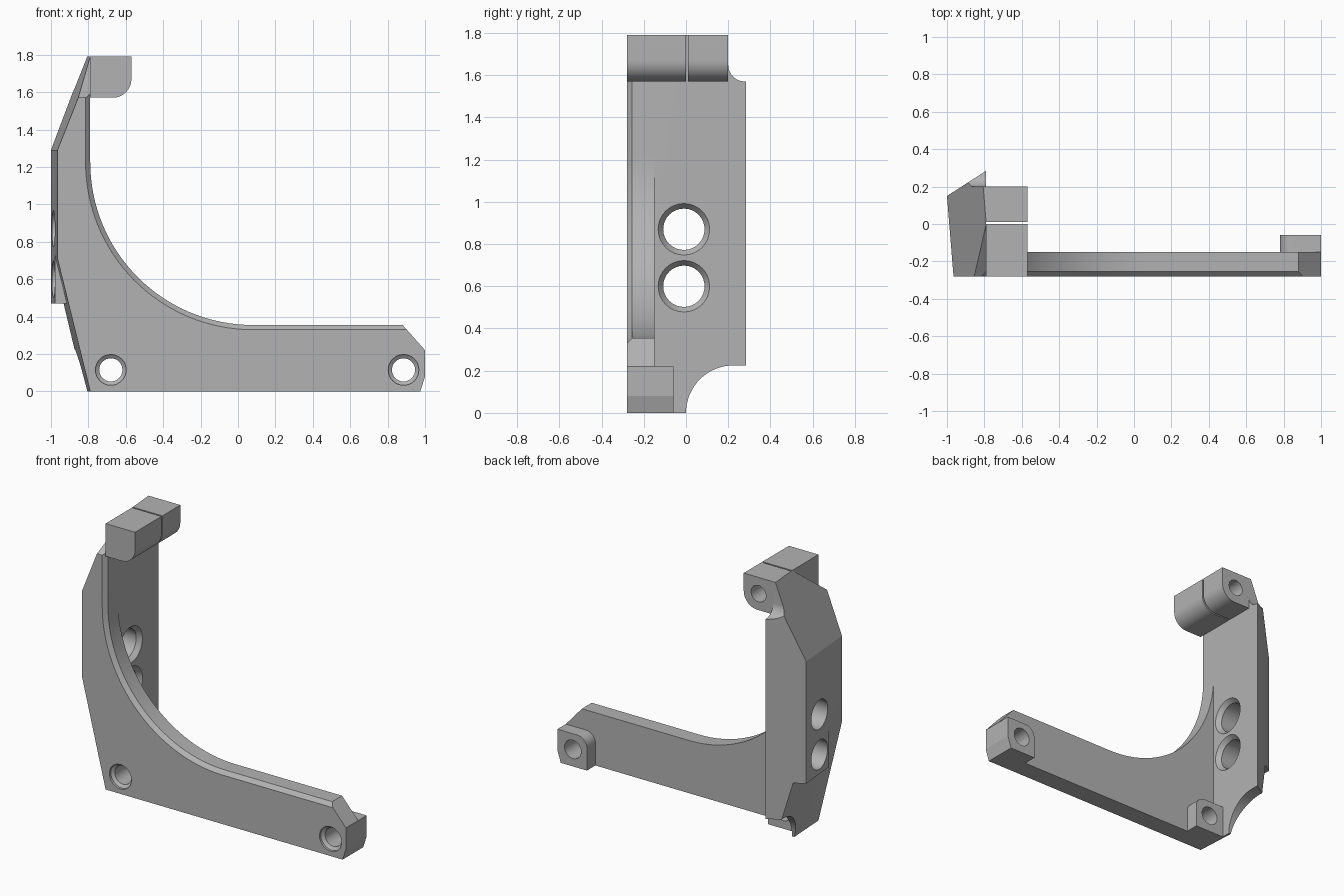
import bpy, bmesh
from math import sin, cos, radians, tau
from mathutils import Vector

cube = bpy.data.objects.get("Cube")
if cube:
    bpy.data.objects.remove(cube, do_unlink=True)

grey = bpy.data.materials.new("plain grey")
grey.use_nodes = True
grey.diffuse_color = (0.45, 0.45, 0.45, 1)
grey.node_tree.nodes["Principled BSDF"].inputs["Base Color"].default_value = (0.45, 0.45, 0.45, 1)

FRONT, BACK, INNER = -0.28, -0.15, -0.79   # plate faces and inner wall face

# Planes that shape the outer side of the bracket, three points each
SIDE = [(-0.965, FRONT, 0), (-1, 0.15, 0), (-1, 0.15, 1)]
REAR = [(-1, 0.15, 0), (INNER, 0.285, 0), (INNER, 0.285, 1)]
UPPER = [(-0.965, FRONT, 1.29), (-1, 0.15, 1.29), (INNER, 0, 1.79)]
CORNER = [(-1, FRONT, 1.57), (INNER, FRONT, 1.57), (INNER, 0, 1.79)]
LOWER = [(INNER, FRONT, 0), (-0.965, FRONT, 0.71), (-0.93, 0.15, 0.47)]


def arc(cx, cy, r, start, end, steps=16):
    angles = [radians(start + (end - start) * i / steps) for i in range(steps + 1)]
    return [(cx + r * cos(a), cy + r * sin(a)) for a in angles]


def loft(name, axis, sections, planes=()):
    """Join matching 2D sections, given as (position, points), along an axis."""
    def place(t, p):
        return {"x": (t, *p), "y": (p[0], t, p[1]), "z": (*p, t)}[axis]
    bm = bmesh.new()
    rings = [[bm.verts.new(place(t, p)) for p in pts] for t, pts in sections]
    bm.faces.new(rings[0])
    bm.faces.new(rings[-1])
    for a, b in zip(rings, rings[1:]):
        for i in range(len(a)):
            j = (i + 1) % len(a)
            bm.faces.new((a[i], a[j], b[j], b[i]))
    inside = Vector((-0.8, -0.1, 0.9))
    for plane in planes:
        p, q, r = map(Vector, plane)
        normal = (q - p).cross(r - p).normalized()
        if normal.dot(inside - p) > 0:
            normal.negate()
        cut = bmesh.ops.bisect_plane(bm, geom=bm.verts[:] + bm.edges[:] + bm.faces[:],
                                     plane_co=p, plane_no=normal, clear_outer=True)
        rim = [e for e in cut["geom_cut"] if isinstance(e, bmesh.types.BMEdge)]
        if len(rim) > 2:
            bmesh.ops.contextual_create(bm, geom=rim)
    bmesh.ops.recalc_face_normals(bm, faces=bm.faces[:])
    mesh = bpy.data.meshes.new(name)
    bm.to_mesh(mesh)
    bm.free()
    mesh.materials.append(grey)
    obj = bpy.data.objects.new(name, mesh)
    bpy.context.collection.objects.link(obj)
    return obj


def prism(name, axis, pts, start, end, planes=()):
    return loft(name, axis, [(start, pts), (end, pts)], planes)


def box(x0, x1, y0, y1):
    return [(x0, y0), (x1, y0), (x1, y1), (x0, y1)]


def drill(axis, u, v, stations):
    return loft("drill", axis, [(t, arc(u, v, r, 0, 360 - 360 / 32, 31)) for t, r in stations])


def combine(obj, other, operation):
    mod = obj.modifiers.new(operation.lower(), "BOOLEAN")
    mod.operation, mod.object, mod.solver = operation, other, "EXACT"
    bpy.context.view_layer.objects.active = obj
    bpy.ops.object.modifier_apply(modifier=mod.name)
    bpy.data.objects.remove(other, do_unlink=True)


# Front plate with a bevelled inner curve
def plate_outline(inset):
    top = 0.355 - inset
    return ([(-1.1, 0), (0.975, 0), (1, 0.08), (1, 0.22), (0.88 + inset * 0.89, top)]
            + arc(0.08, 1.225, 0.87 + inset, 270, 180, 32)
            + [(INNER - inset, 1.85), (-1.1, 1.85)])


bracket = loft("bracket_body", "y", [(FRONT, plate_outline(0.025)),
               (FRONT + 0.025, plate_outline(0)), (BACK, plate_outline(0))],
               [SIDE, UPPER, CORNER, LOWER])

# Upright wall with its rounded notches at foot and head
wall = prism("upright_wall", "z", box(-1.1, INNER, BACK, 0.4), 0, 1.79,
             [SIDE, REAR, UPPER, CORNER, LOWER])
foot = [(0, -0.1)] + arc(0.225, 0, 0.225, 180, 90) + [(0.5, 0.225), (0.5, -0.1)]
head = [(0.2, 1.9)] + arc(0.28, 1.65, 0.08, 180, 270) + [(0.5, 1.57), (0.5, 1.9)]
for notch in (foot, head):
    combine(wall, prism("notch", "x", notch, -1.3, -0.5), "DIFFERENCE")
combine(bracket, wall, "UNION")

# Raised pad behind the lower wall hole
pad = prism("hole_pad", "z", box(-1.1, -0.85, -0.12, 0.4), 0.47, 0.8, [SIDE, REAR])
combine(bracket, pad, "UNION")

# Lugs behind the two plate holes, each with a rounded upper corner
left_lug = [(0.78, 0), (0.975, 0), (1, 0.08), (1, 0.22)] + arc(0.85, 0.15, 0.07, 90, 180, 10)
right_lug = [(INNER, 0), (-0.57, 0)] + arc(-0.64, 0.15, 0.07, 0, 90, 10) + [(INNER, 0.22)]
for lug in (left_lug, right_lug):
    combine(bracket, prism("lug", "y", lug, BACK - 0.02, -0.06), "UNION")

# Countersunk holes through plate and wall
for x in (-0.68, 0.885):
    combine(bracket, drill("y", x, 0.115, [(-0.3, 0.082), (-0.265, 0.082), (-0.25, 0.062), (0.02, 0.062)]),
            "DIFFERENCE")
for z in (0.6, 0.87):
    combine(bracket, drill("x", -0.01, z, [(-1.1, 0.098), (-0.82, 0.098), (INNER, 0.122), (-0.7, 0.122)]),
            "DIFFERENCE")

# Split clamp block on top, the rear half drilled
clamp = [(INNER, 1.79), (INNER, 1.57)] + arc(-0.67, 1.67, 0.1, 270, 360, 12) + [(-0.57, 1.79)]
clamp_front = prism("clamp_front", "y", clamp, FRONT, 0)
clamp_back = prism("clamp_back", "y", clamp, 0.01, 0.2)
combine(clamp_back, drill("y", -0.68, 1.68, [(0.03, 0.055), (0.3, 0.055)]), "DIFFERENCE")

# Smooth the curves and keep the edges sharp
bpy.ops.object.select_all(action="DESELECT")
for obj in (bracket, clamp_front, clamp_back):
    obj.select_set(True)
bpy.context.view_layer.objects.active = bracket
bpy.ops.object.shade_smooth_by_angle(angle=radians(15))
